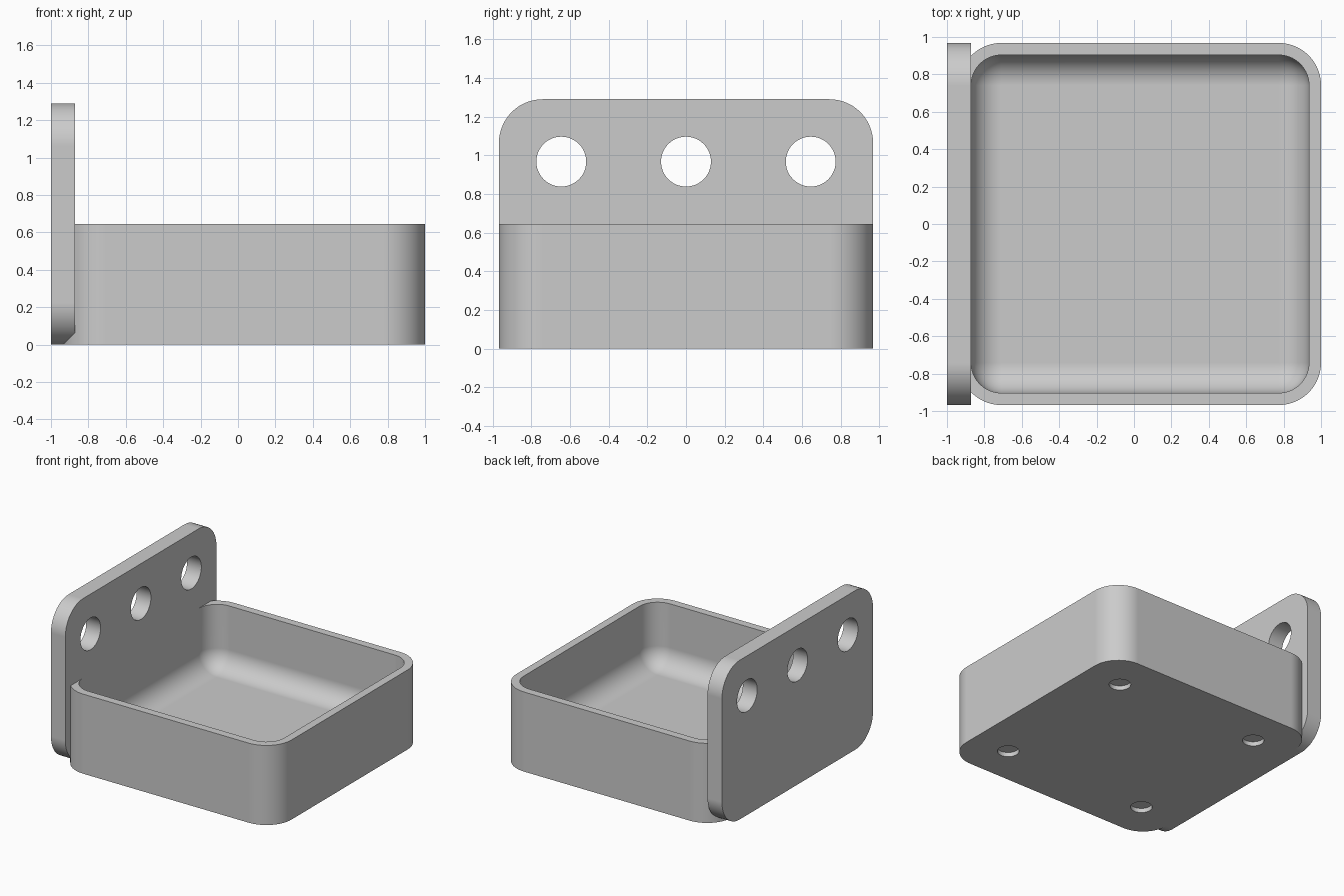
import bpy
import bmesh
import math
from mathutils import Matrix, Vector

if "Cube" in bpy.data.objects:
    bpy.data.objects.remove(bpy.data.objects["Cube"], do_unlink=True)

U = 2 / 31            # design unit: the model is 31 units long
WALL = 1
RADIUS = 3.5          # outer corner radius
HEIGHT = 10           # tray height
FLOOR = 2
HALF = 15             # half the tray width
TRAY_X = 0.5          # tray centre along x

grey = bpy.data.materials.new("plain grey")
grey.use_nodes = True
grey.diffuse_color = (0.6, 0.6, 0.6, 1)
grey.node_tree.nodes["Principled BSDF"].inputs["Base Color"].default_value = (0.6, 0.6, 0.6, 1)


def make_object(name, bm):
    """Scale a mesh from design units and link it as an object."""
    bmesh.ops.scale(bm, vec=(U, U, U), verts=bm.verts)
    bmesh.ops.recalc_face_normals(bm, faces=bm.faces)
    mesh = bpy.data.meshes.new(name)
    bm.to_mesh(mesh)
    bm.free()
    mesh.materials.append(grey)
    obj = bpy.data.objects.new(name, mesh)
    bpy.context.collection.objects.link(obj)
    return obj


def rounded_box(name, low, high, radius, pick):
    """Box between two corners, with the edges chosen by pick rounded."""
    low, high = Vector(low), Vector(high)
    bm = bmesh.new()
    bmesh.ops.create_cube(bm, size=1)
    bmesh.ops.scale(bm, vec=high - low, verts=bm.verts)
    bmesh.ops.translate(bm, vec=(low + high) / 2, verts=bm.verts)
    edges = [e for e in bm.edges if pick(e.verts[0].co, e.verts[1].co)]
    bmesh.ops.bevel(bm, geom=edges, offset=radius, offset_type='OFFSET',
                    segments=14, profile=0.5, affect='EDGES')
    return make_object(name, bm)


def cylinder(name, centre, radius, depth, along_x=False):
    bm = bmesh.new()
    turn = Matrix.Rotation(math.pi / 2, 4, 'Y') if along_x else Matrix()
    bmesh.ops.create_cone(bm, cap_ends=True, segments=48, radius1=radius, radius2=radius,
                          depth=depth, matrix=Matrix.Translation(centre) @ turn)
    return make_object(name, bm)


def cut(target, cutter):
    """Subtract the cutter from the target, then discard the cutter."""
    cutter.hide_render = True
    mod = target.modifiers.new("cut", 'BOOLEAN')
    mod.operation = 'DIFFERENCE'
    mod.solver = 'EXACT'
    mod.object = cutter
    activate(target)
    bpy.ops.object.modifier_apply(modifier=mod.name)
    bpy.data.objects.remove(cutter, do_unlink=True)


def activate(obj):
    bpy.ops.object.select_all(action='DESELECT')
    obj.select_set(True)
    bpy.context.view_layer.objects.active = obj


def finish(obj):
    activate(obj)
    bpy.ops.object.shade_smooth_by_angle(angle=math.radians(30))
    mod = obj.modifiers.new("even shading", 'WEIGHTED_NORMAL')
    mod.keep_sharp = True


# Tray: rounded upright corners, with a hollow that is filleted at the floor
tray = rounded_box("tray", (TRAY_X - HALF, -HALF, 0), (TRAY_X + HALF, HALF, HEIGHT),
                   RADIUS, lambda a, b: abs(a.z - b.z) > 1)
inner = HALF - WALL
top = HEIGHT + 5
hollow = rounded_box("hollow", (TRAY_X - inner, -inner, FLOOR), (TRAY_X + inner, inner, top),
                     RADIUS - WALL, lambda a, b: min(a.z, b.z) < FLOOR + 0.1)
cut(tray, hollow)

# Four shallow round recesses in the underside
for sx in (-1, 1):
    for sy in (-1, 1):
        cut(tray, cylinder("recess", (TRAY_X + sx * 10, sy * 10, 0), 1.25, 1.1))
finish(tray)

# Mounting plate: all four corners rounded, with three round holes
plate = rounded_box("mounting_plate", (-15.5, -HALF, 0), (-13.5, HALF, 20),
                    RADIUS, lambda a, b: abs(a.x - b.x) > 1)
for y in (-10, 0, 10):
    cut(plate, cylinder("hole", (-14.5, y, 15), 2, 6, along_x=True))
finish(plate)
